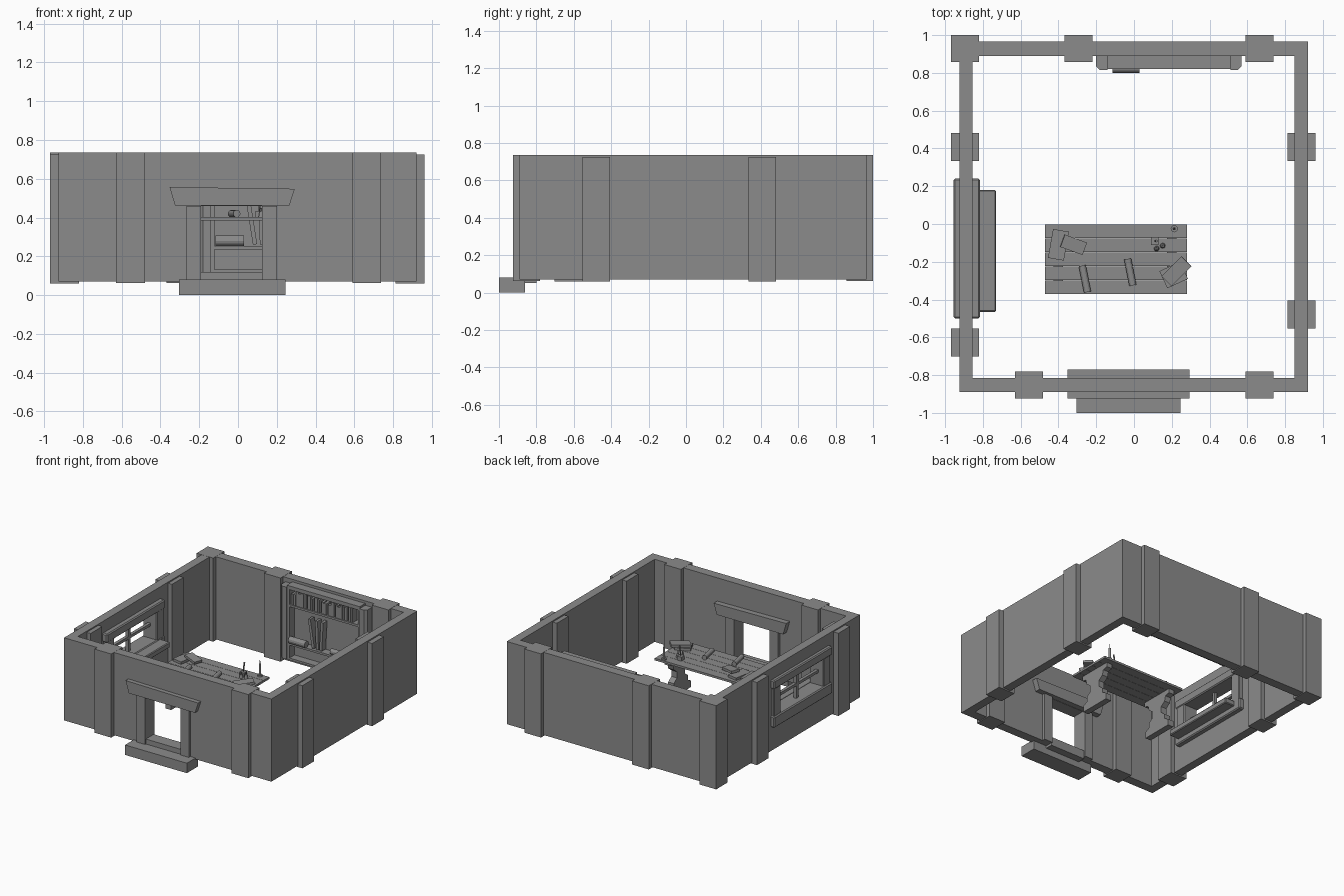
import bpy, math, random
from mathutils import Vector

random.seed(4)
if "Cube" in bpy.data.objects:
    bpy.data.objects.remove(bpy.data.objects["Cube"])

stone = bpy.data.materials.new("stone_grey")
stone.use_nodes = True
GREY = (0.26, 0.26, 0.26, 1)
stone.diffuse_color = GREY
stone.node_tree.nodes["Principled BSDF"].inputs["Base Color"].default_value = GREY


def mesh(name, verts, faces):
    data = bpy.data.meshes.new(name)
    data.from_pydata(verts, [], faces)
    data.materials.append(stone)
    obj = bpy.data.objects.new(name, data)
    bpy.context.collection.objects.link(obj)
    return obj


def prism(name, outline, start, end, axis):
    """Extrude an outline along axis x, y or z."""
    def place(p, d):
        return {"x": (d, *p), "y": (p[0], d, p[1]), "z": (*p, d)}[axis]
    n = len(outline)
    verts = [place(p, d) for d in (start, end) for p in outline]
    faces = [tuple(range(n))[::-1], tuple(range(n, 2 * n))]
    faces += [(i, (i + 1) % n, n + (i + 1) % n, n + i) for i in range(n)]
    obj = mesh(name, verts, faces)
    # consistent outward normals
    import bmesh
    bm = bmesh.new()
    bm.from_mesh(obj.data)
    bmesh.ops.recalc_face_normals(bm, faces=bm.faces)
    bm.to_mesh(obj.data)
    bm.free()
    return obj


def box(name, x, y, z, bevel=0):
    rect = [(x[0], y[0]), (x[1], y[0]), (x[1], y[1]), (x[0], y[1])]
    obj = prism(name, rect, z[0], z[1], "z")
    if bevel:
        mod = obj.modifiers.new("bevel", "BEVEL")
        mod.width, mod.segments = bevel, 1
    return obj


def slab(name, centre, size, turn=(0, 0, 0)):
    """Box turned about its own centre, angles in degrees."""
    obj = box(name, *[(-s / 2, s / 2) for s in size])
    obj.location = centre
    obj.rotation_euler = [math.radians(a) for a in turn]
    return obj


def rod(name, start, end, r1, r2=None, sides=12):
    a, b = Vector(start), Vector(end)
    ring = [(math.cos(t), math.sin(t)) for t in
            [2 * math.pi * i / sides for i in range(sides)]]
    top = r1 if r2 is None else r2
    verts = [(c * r, s * r, h) for r, h in ((r1, 0), (top, (b - a).length)) for c, s in ring]
    faces = [tuple(range(sides))[::-1], tuple(range(sides, 2 * sides))]
    faces += [(i, (i + 1) % sides, sides + (i + 1) % sides, sides + i) for i in range(sides)]
    obj = mesh(name, verts, faces)
    obj.location = a
    obj.rotation_euler = (b - a).to_track_quat("Z", "Y").to_euler()
    return obj


# Walls, with openings for the door and window
BASE, TOP = 0.07, 0.735
DOOR, DOOR_Z = (-0.19, 0.125), (0.12, 0.46)
WIN, WIN_Z = (-0.40, 0.14), (0.35, 0.57)
FRONT, LEFT = (-0.89, -0.815), (-0.925, -0.855)
box("back_wall", (-0.925, 0.92), (0.89, 0.965), (BASE, TOP))
box("right_wall", (0.85, 0.92), (-0.815, 0.89), (BASE, TOP))
box("front_wall_left", (DOOR[1], 0.92), FRONT, (BASE, TOP))
box("front_wall_right", (-0.925, DOOR[0]), FRONT, (BASE, TOP))
box("front_wall_top", DOOR, FRONT, (DOOR_Z[1], TOP))
box("side_wall_front", LEFT, (-0.815, WIN[0]), (BASE, TOP))
box("side_wall_back", LEFT, (WIN[1], 0.89), (BASE, TOP))
box("side_wall_top", LEFT, WIN, (WIN_Z[1], TOP))
box("side_wall_bottom", LEFT, WIN, (BASE, WIN_Z[0]))

# Pillars around the walls
for x in (-0.895, -0.295, 0.665):
    box("back_pillar", (x - 0.074, x + 0.074), (0.857, 1.0), (0.063, 0.736))
for x in (-0.555, 0.665):
    box("front_pillar", (x - 0.074, x + 0.074), (-0.925, -0.78), (0.063, 0.736))
for x, ys in ((-0.895, (0.407, -0.628)), (0.887, (0.407, -0.48))):
    for y in ys:
        box("side_pillar", (x - 0.074, x + 0.074), (y - 0.074, y + 0.074), (0.06, 0.725))

# Doorway
for x in ((-0.265, DOOR[0]), (DOOR[1], 0.20)):
    box("door_jamb", x, (-0.91, -0.79), (BASE, DOOR_Z[1]))
box("door_sill", DOOR, (-0.90, -0.80), (0.05, DOOR_Z[0]))
prism("door_lintel", [(-0.325, 0.462), (0.265, 0.462), (0.293, 0.548), (-0.353, 0.557)],
      -0.925, -0.77, "y")
box("door_step", (-0.305, 0.245), (-1.0, -0.86), (0, 0.08))

# Window frame, bars, ledge and seat
FX = (-0.945, -0.82)
for y in ((-0.49, WIN[0]), (WIN[1], 0.23)):
    box("window_side", FX, y, (0.30, 0.62), 0.006)
box("window_head", (-0.955, -0.815), (-0.50, 0.24), (WIN_Z[1], 0.64), 0.008)
box("window_ledge", (-0.955, -0.815), (-0.50, 0.24), (0.26, WIN_Z[0]), 0.008)
box("window_upright", (-0.90, -0.875), (-0.143, -0.117), WIN_Z)
box("window_crossbar", (-0.90, -0.875), WIN, (0.45, 0.472))
box("window_seat", (-0.82, -0.73), (-0.465, 0.18), (0.30, 0.345), 0.006)

# Table of five planks on two carved trestles
for i in range(5):
    y = -0.37 + i * 0.074
    box("table_plank", (-0.47, 0.28), (y, y + 0.072), (0.385, 0.402))
half = [(0.14, 0.385), (0.14, 0.35), (0.10, 0.34), (0.09, 0.30), (0.05, 0.27), (0.05, 0.22),
        (0.09, 0.19), (0.09, 0.15), (0.13, 0.13), (0.13, 0.08)]
trestle = [(-0.185 + w, z) for w, z in half] + [(-0.185 - w, z) for w, z in reversed(half)]
for x in (-0.40, 0.20):
    prism("table_trestle", trestle, x - 0.025, x + 0.025, "x")

# Books, scrolls and writing things on the table
slab("table_book", (-0.40, -0.11, 0.412), (0.085, 0.155, 0.02), (0, 0, -10))
slab("table_book", (-0.32, -0.11, 0.432), (0.125, 0.07, 0.02), (0, 6, -20))
slab("table_book", (0.21, -0.27, 0.412), (0.12, 0.10, 0.02), (0, 0, 25))
slab("table_book", (0.225, -0.25, 0.435), (0.15, 0.075, 0.022), (0, -5, 45))
for x, y in ((-0.26, -0.29), (-0.02, -0.255)):
    rod("scroll", (x - 0.014, y + 0.07, 0.42), (x + 0.014, y - 0.07, 0.42), 0.019)
rod("candle_dish", (0.213, -0.025, 0.402), (0.213, -0.025, 0.412), 0.019)
rod("candle", (0.213, -0.025, 0.412), (0.213, -0.025, 0.50), 0.008)
rod("candle_tip", (0.213, -0.025, 0.50), (0.213, -0.025, 0.535), 0.004, 0.001)
slab("ink_box", (0.11, -0.09, 0.418), (0.04, 0.04, 0.032))
rod("quill", (0.11, -0.09, 0.43), (0.12, -0.09, 0.51), 0.003, 0.007, 6)
for x, y in ((0.12, -0.13), (0.152, -0.115)):
    rod("ink_bottle", (x, y, 0.402), (x, y, 0.43), 0.014, 0.009)
    rod("bottle_neck", (x, y, 0.43), (x, y, 0.45), 0.005)

# Bookcase on the back wall
for x, s in ((-0.2, 1), (0.57, -1)):
    post = [(x, 0.89), (x, 0.835), (x + s * 0.02, 0.815), (x + s * 0.06, 0.815), (x + s * 0.06, 0.89)]
    prism("bookcase_post", post, 0.12, 0.70, "z")
    box("bookcase_inner_post", sorted((x + s * 0.06, x + s * 0.08)), (0.825, 0.89), (0.12, 0.69))
box("bookcase_top", (-0.14, 0.51), (0.82, 0.89), (0.685, 0.715))
for z in (0.125, 0.245, 0.555):
    box("bookcase_shelf", (-0.14, 0.51), (0.825, 0.89), (z - 0.01, z + 0.007))

# Upright books on the top shelf
x = -0.11
while x < 0.45:
    w = random.uniform(0.014, 0.03)
    h = random.uniform(0.085, 0.118)
    box("shelf_book", (x, x + w), (0.832, 0.885), (0.562, 0.562 + h))
    x += w + random.choice((0.002, 0.002, 0.015))

# Leaning books, scrolls and candle on the middle shelf
for x, lean in ((0.07, -9), (0.12, -2), (0.16, 3)):
    slab("leaning_book", (x, 0.855, 0.375), (0.022, 0.05, 0.23), (0, lean, 0))
rod("shelf_scroll", (-0.115, 0.827, 0.28), (0.03, 0.827, 0.28), 0.027)
rod("shelf_scroll", (0.24, 0.845, 0.275), (0.38, 0.845, 0.275), 0.022)
rod("shelf_candle", (0.45, 0.85, 0.252), (0.45, 0.85, 0.37), 0.012, 0.007)
